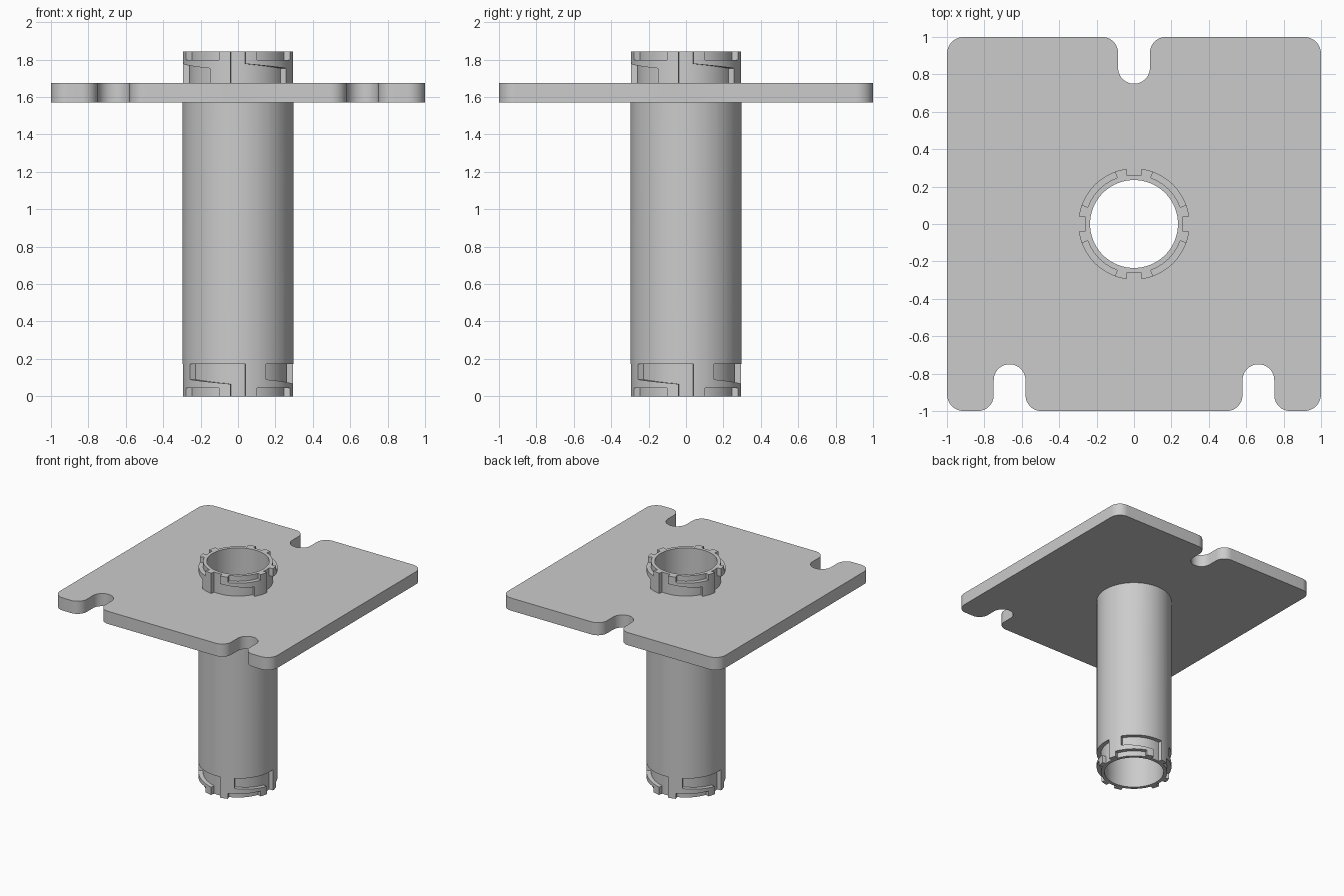
import bpy
import bmesh
from math import radians, cos, sin

if "Cube" in bpy.data.objects:
    bpy.data.objects.remove(bpy.data.objects["Cube"], do_unlink=True)

HEIGHT = 1.843
OUTER, INNER, GROOVE = 0.297, 0.235, 0.263
PLATE_LOW, PLATE_HIGH = 1.57, 1.675
LOCK = 0.173                     # height of each locking end

grey = bpy.data.materials.new("light_grey")
grey.use_nodes = True
grey.diffuse_color = (0.6, 0.6, 0.6, 1)
grey.node_tree.nodes["Principled BSDF"].inputs["Base Color"].default_value = (0.6, 0.6, 0.6, 1)


def finish(bm, name):
    bmesh.ops.recalc_face_normals(bm, faces=bm.faces)
    mesh = bpy.data.meshes.new(name)
    bm.to_mesh(mesh)
    bm.free()
    mesh.materials.append(grey)
    obj = bpy.data.objects.new(name, mesh)
    bpy.context.collection.objects.link(obj)
    return obj


def add_ring(bm, stations, r0, r1, closed=False, flip=False):
    """Solid arc through stations of (degrees, low z, high z)."""
    rows = []
    for deg, low, high in stations:
        c, s = cos(radians(deg)), sin(radians(deg))
        row = []
        for r, z in ((r0, low), (r1, low), (r1, high), (r0, high)):
            p = (r * c, -r * s, HEIGHT - z) if flip else (r * c, r * s, z)
            row.append(bm.verts.new(p))
        rows.append(row)
    pairs = list(zip(rows, rows[1:]))
    if closed:
        pairs.append((rows[-1], rows[0]))
    else:
        bm.faces.new(rows[0])
        bm.faces.new(rows[-1])
    for a, b in pairs:
        for i in range(4):
            j = (i + 1) % 4
            bm.faces.new((a[i], a[j], b[j], b[i]))


def prism(points, low, high, name):
    bm = bmesh.new()
    face = bm.faces.new([bm.verts.new((x, y, low)) for x, y in points])
    new = bmesh.ops.extrude_face_region(bm, geom=[face])["geom"]
    verts = [v for v in new if isinstance(v, bmesh.types.BMVert)]
    bmesh.ops.translate(bm, verts=verts, vec=(0, 0, high - low))
    return finish(bm, name)


def cut(obj, cutter):
    cutter.hide_render = True
    mod = obj.modifiers.new("cut", "BOOLEAN")
    mod.operation = "DIFFERENCE"
    mod.solver = "EXACT"
    mod.object = cutter
    bpy.context.view_layer.objects.active = obj
    bpy.ops.object.modifier_apply(modifier=mod.name)
    bpy.data.objects.remove(cutter, do_unlink=True)


def smooth(obj):
    bpy.ops.object.select_all(action="DESELECT")
    obj.select_set(True)
    bpy.context.view_layer.objects.active = obj
    bpy.ops.object.shade_smooth_by_angle(angle=radians(30))


def arc(cx, cy, r, start, end, steps=12):
    angles = [radians(start + (end - start) * i / steps) for i in range(steps + 1)]
    return [(cx + r * cos(a), cy + r * sin(a)) for a in angles]


def notch(x, r=0.085, depth=0.25):
    """Round-ended slot with eased mouth, cut into the front edge."""
    return (arc(x - 2 * r, r - 1, r, 270, 360)
            + arc(x, depth - r - 1, r, 180, 0, 24)
            + arc(x + 2 * r, r - 1, r, 180, 270))


# Hollow tube
bm = bmesh.new()
add_ring(bm, [(d, 0, HEIGHT) for d in range(0, 360, 3)], INNER, OUTER, closed=True)
tube = finish(bm, "locking_tube")

# Entry slots and shallow rim recesses, four at each end
bm = bmesh.new()
for flip in (False, True):
    for turn in range(0, 360, 90):
        slot = [(turn + d, -0.05, LOCK) for d in range(-8, 9, 4)]
        rim = [(turn + d, -0.05, 0.045) for d in range(20, 71, 5)]
        add_ring(bm, slot, GROOVE, 0.34, flip=flip)
        add_ring(bm, rim, GROOVE, 0.34, flip=flip)
cut(tube, finish(bm, "slot_cutter"))

# Sloping twist-lock grooves leading from each slot
bm = bmesh.new()
for flip in (False, True):
    for turn in range(0, 360, 90):
        groove = [(turn - d, 0.062 + 0.028 * d / 60, LOCK) for d in range(6, 61, 3)]
        add_ring(bm, groove, GROOVE, 0.34, flip=flip)
cut(tube, finish(bm, "groove_cutter"))
smooth(tube)

# Square plate with rounded corners and three edge notches
front = arc(-0.91, -0.91, 0.09, 180, 270) + notch(-0.665) + notch(0.665) \
    + arc(0.91, -0.91, 0.09, 270, 360)
back = arc(0.91, 0.91, 0.09, 0, 90) + [(-x, -y) for x, y in notch(0)] \
    + arc(-0.91, 0.91, 0.09, 90, 180)
plate = prism(front + back, PLATE_LOW, PLATE_HIGH, "flange_plate")
cut(plate, prism(arc(0, 0, 0.25, 0, 357, 119), 1.5, 1.75, "bore_cutter"))
smooth(plate)
